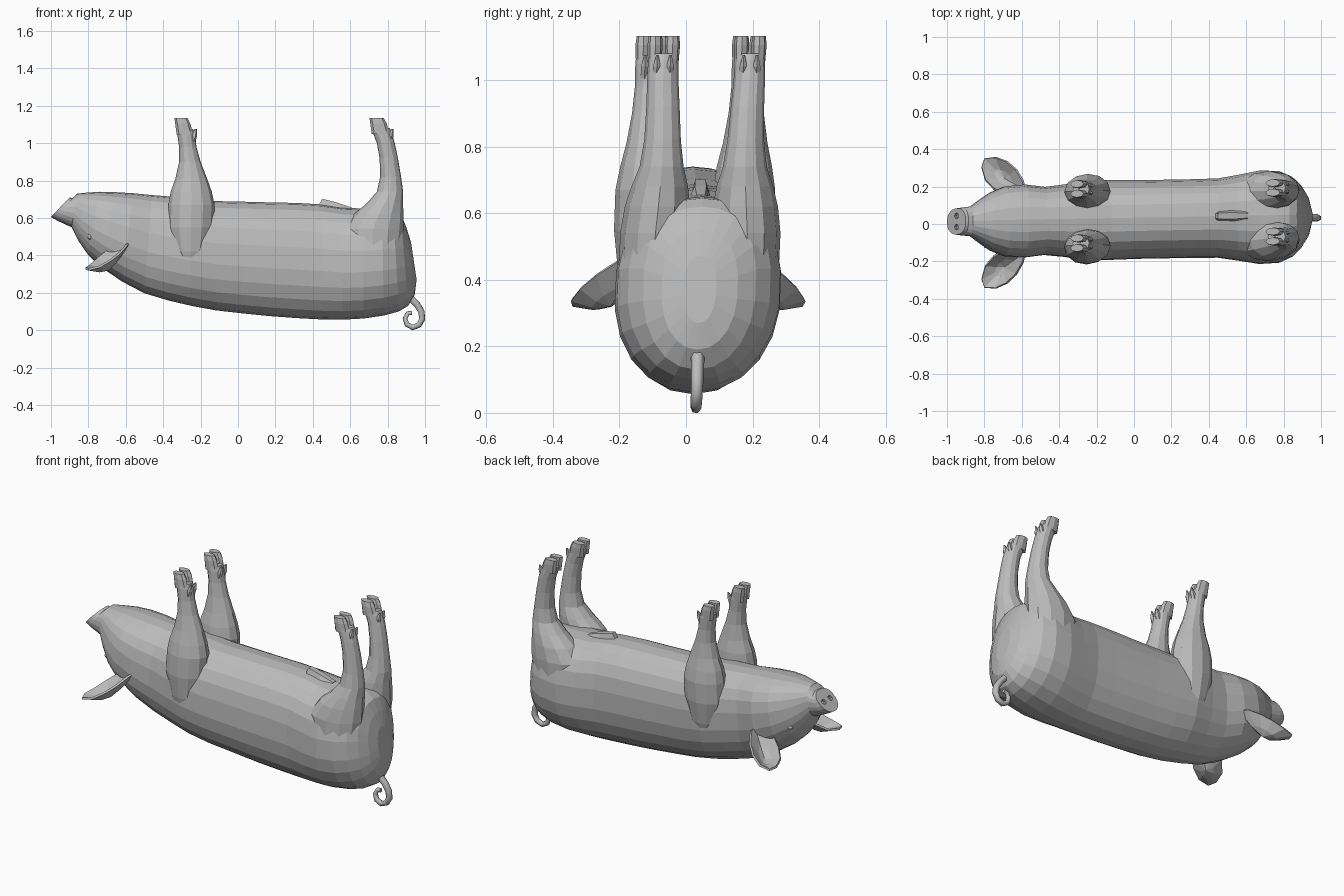
import bpy, bmesh, math
from mathutils import Vector

if "Cube" in bpy.data.objects:
    bpy.data.objects.remove(bpy.data.objects["Cube"], do_unlink=True)

grey = bpy.data.materials.new("plain_grey")
grey.use_nodes = True
colour = (0.5, 0.5, 0.5, 1)
grey.diffuse_color = colour
grey.node_tree.nodes["Principled BSDF"].inputs["Base Color"].default_value = colour


def lean(x, y, z):
    """Slight turn and roll of the whole lying animal."""
    return Vector((x, y + 0.02 + 0.02 * x + 0.035 * (z - 0.3), z))


def finish(name, bm):
    bmesh.ops.recalc_face_normals(bm, faces=bm.faces)
    mesh = bpy.data.meshes.new(name)
    bm.to_mesh(mesh)
    bm.free()
    mesh.materials.append(grey)
    ob = bpy.data.objects.new(name, mesh)
    bpy.context.collection.objects.link(ob)
    return ob


def loft(name, rings):
    bm = bmesh.new()
    rows = [[bm.verts.new(lean(*p)) for p in r] for r in rings]
    n = len(rows[0])
    for a, b in zip(rows, rows[1:]):
        for i in range(n):
            j = (i + 1) % n
            bm.faces.new((a[i], a[j], b[j], b[i]))
    bm.faces.new(rows[0])
    bm.faces.new(rows[-1])
    return finish(name, bm)


def power(v, e):
    return math.copysign(abs(v) ** e, v)


# Body and head: belly x, belly z, back x, back z, half width
stations = [
    (-0.90, 0.71, -1.0, 0.605, 0.07), (-0.885, 0.705, -0.965, 0.585, 0.074),
    (-0.86, 0.73, -0.89, 0.55, 0.08), (-0.81, 0.735, -0.855, 0.48, 0.112),
    (-0.74, 0.74, -0.80, 0.40, 0.155), (-0.66, 0.738, -0.73, 0.335, 0.187),
    (-0.56, 0.732, -0.62, 0.26, 0.196), (-0.46, 0.722, -0.5, 0.197, 0.182),
    (-0.37, 0.715, -0.37, 0.158, 0.194), (-0.25, 0.705, -0.25, 0.13, 0.216),
    (-0.12, 0.69, -0.12, 0.106, 0.213), (0.02, 0.687, 0.02, 0.09, 0.21),
    (0.17, 0.683, 0.17, 0.075, 0.21), (0.32, 0.68, 0.32, 0.064, 0.21),
    (0.45, 0.672, 0.45, 0.057, 0.212), (0.56, 0.655, 0.56, 0.056, 0.23),
    (0.67, 0.65, 0.67, 0.062, 0.25), (0.77, 0.65, 0.78, 0.078, 0.246),
    (0.83, 0.645, 0.86, 0.1, 0.215), (0.87, 0.62, 0.91, 0.13, 0.17),
    (0.9, 0.55, 0.945, 0.19, 0.115), (0.925, 0.47, 0.955, 0.27, 0.05),
]
rings = []
for tx, tz, bx, bz, w in stations:
    ring = []
    for i in range(22):
        a = math.tau * i / 22
        c, s = math.cos(a), math.sin(a)
        s = power(s, 0.86 if c > 0 else 0.94)
        c = power(c, 0.75 if c > 0 else 0.95)
        ring.append(((tx + bx + c * (tx - bx)) / 2, w * s,
                     (tz + bz + c * (tz - bz)) / 2))
    rings.append(ring)
body = loft("body", rings)

# Nostrils cut into the snout disc
for side, label in ((1, "left"), (-1, "right")):
    bm = bmesh.new()
    bmesh.ops.create_cone(bm, cap_ends=True, segments=8, radius1=0.016,
                          radius2=0.016, depth=0.04)
    cutter = finish(label + "_nostril_cutter", bm)
    cutter.location = lean(-0.95, side * 0.03, 0.66)
    cutter.rotation_euler = (0, -math.pi / 4, 0)
    cutter.hide_render = True
    cutter.hide_set(True)
    cut = body.modifiers.new(label + "_nostril", 'BOOLEAN')
    cut.operation = 'DIFFERENCE'
    cut.object = cutter

# Legs: height, front x, rear x, distance from middle, half width
front_leg = [
    (0.3, -0.3, -0.2, 0.14, 0.05), (0.42, -0.345, -0.16, 0.145, 0.078),
    (0.55, -0.375, -0.13, 0.147, 0.093), (0.67, -0.372, -0.125, 0.147, 0.093),
    (0.74, -0.36, -0.14, 0.145, 0.083), (0.81, -0.335, -0.165, 0.145, 0.067),
    (0.9, -0.315, -0.2, 0.145, 0.053), (0.98, -0.315, -0.222, 0.145, 0.047),
    (1.05, -0.325, -0.23, 0.145, 0.048), (1.075, -0.328, -0.24, 0.145, 0.046),
]
hind_leg = [
    (0.3, 0.64, 0.8, 0.14, 0.07), (0.43, 0.57, 0.87, 0.14, 0.1),
    (0.54, 0.56, 0.885, 0.138, 0.103), (0.62, 0.62, 0.885, 0.132, 0.098),
    (0.68, 0.69, 0.882, 0.128, 0.085), (0.74, 0.742, 0.883, 0.125, 0.066),
    (0.82, 0.76, 0.872, 0.125, 0.055), (0.92, 0.757, 0.855, 0.127, 0.05),
    (1.0, 0.742, 0.838, 0.13, 0.047), (1.06, 0.72, 0.822, 0.13, 0.046),
    (1.08, 0.715, 0.81, 0.13, 0.045),
]


def oval(z, x0, x1, yc, w, n):
    return [((x0 + x1) / 2 + (x1 - x0) / 2 * math.cos(math.tau * i / n),
             yc + w * math.sin(math.tau * i / n), z) for i in range(n)]


for side, label in ((1, "left"), (-1, "right")):
    for kind, leg in (("front", front_leg), ("hind", hind_leg)):
        name = label + "_" + kind
        loft(name + "_leg", [oval(z, a, b, side * y, w, 12) for z, a, b, y, w in leg])
        z, a, b, y, w = leg[-1]
        for toe, part in ((1, "outer"), (-1, "inner")):
            # Cloven hooves
            yc = side * (y + toe * 0.026)
            loft(f"{name}_{part}_hoof", [
                oval(z - 0.03, a, b, yc, 0.02, 8),
                oval(1.105, a - 0.008, b - 0.015, yc, 0.023, 8),
                oval(1.133, a - 0.012, b - 0.03, yc, 0.02, 8)])
            # Dewclaws behind the foot
            yc = side * (y + toe * 0.02)
            loft(f"{name}_{part}_dewclaw", [
                oval(1.0, b - 0.03, b + 0.01, yc, 0.013, 6),
                oval(1.04, b - 0.015, b + 0.022, yc, 0.013, 6),
                oval(1.075, b + 0.008, b + 0.02, yc, 0.004, 6)])

# Ears: cupped leaf, rim points around a sunken middle
ear_rim = [
    (-0.58, 0.165, 0.47), (-0.595, 0.22, 0.455), (-0.63, 0.28, 0.415),
    (-0.68, 0.325, 0.375), (-0.74, 0.35, 0.34), (-0.8, 0.345, 0.325),
    (-0.815, 0.3, 0.33), (-0.795, 0.23, 0.345), (-0.75, 0.18, 0.385),
    (-0.68, 0.14, 0.44),
]
for side, label in ((1, "left"), (-1, "right")):
    bm = bmesh.new()
    rim = [bm.verts.new(lean(x, side * y, z)) for x, y, z in ear_rim]
    deep = Vector((-0.69, 0.235, 0.325))
    inner = []
    for p in ear_rim:
        q = Vector(p).lerp(deep, 0.55)
        inner.append(bm.verts.new(lean(q.x, side * q.y, q.z - 0.01)))
    for i in range(len(rim)):
        j = (i + 1) % len(rim)
        bm.faces.new((rim[i], rim[j], inner[j], inner[i]))
    middle = bm.verts.new(lean(deep.x, side * deep.y, deep.z))
    for i in range(len(inner)):
        bm.faces.new((inner[i], inner[(i + 1) % len(inner)], middle))
    ear = finish(label + "_ear", bm)
    thick = ear.modifiers.new("thickness", 'SOLIDIFY')
    thick.thickness = 0.012
    thick.offset = 0

    # Eyes
    bm = bmesh.new()
    bmesh.ops.create_uvsphere(bm, u_segments=10, v_segments=6, radius=0.016)
    eye = finish(label + "_eye", bm)
    eye.location = lean(-0.79, side * 0.125, 0.5)

# Small belly fold ahead of the hind legs
loft("belly_fold", [
    [(x, y * w, z) for y, z in ((-1, 0.64), (-0.5, top), (0.5, top), (1, 0.64))]
    for x, w, top in ((0.435, 0.025, 0.675), (0.45, 0.03, 0.702),
                      (0.53, 0.035, 0.682), (0.61, 0.025, 0.655))])

# Curled tail
path = [(0.905, 0.22), (0.92, 0.175), (0.955, 0.14), (0.98, 0.1), (0.985, 0.06),
        (0.968, 0.028), (0.935, 0.014), (0.903, 0.03), (0.893, 0.063),
        (0.908, 0.09), (0.93, 0.092)]
curve = bpy.data.curves.new("tail", 'CURVE')
curve.dimensions = '3D'
curve.bevel_depth = 0.02
curve.bevel_resolution = 1
curve.use_fill_caps = True
spline = curve.splines.new('POLY')
spline.points.add(len(path) - 1)
for i, (pt, (x, z)) in enumerate(zip(spline.points, path)):
    pt.co = (*lean(x, 0.001, z), 1)
    pt.radius = 1.1 - 0.05 * i
curve.materials.append(grey)
bpy.context.collection.objects.link(bpy.data.objects.new("tail", curve))
